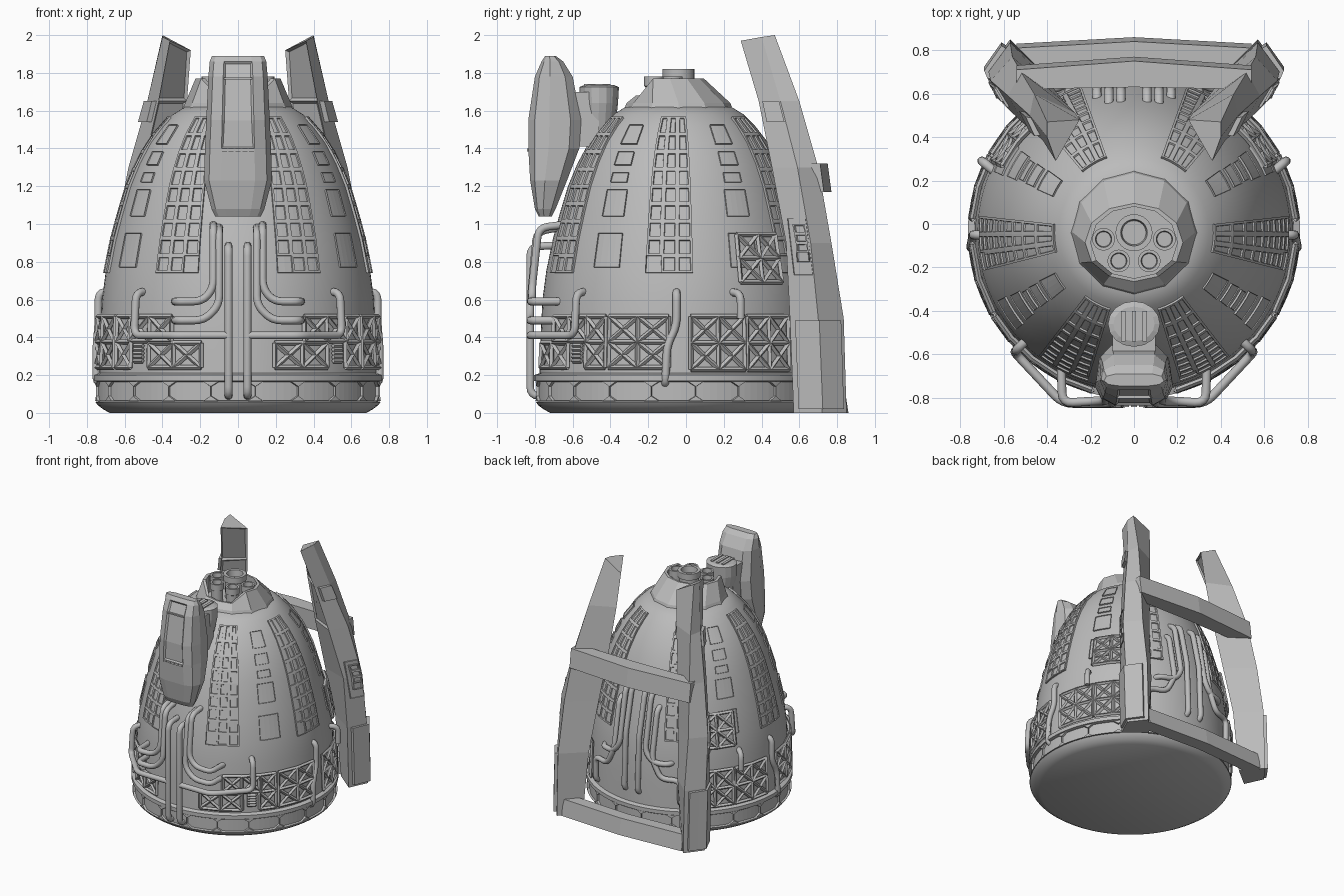
import bpy, bmesh
from math import sin, cos, pi, radians
from mathutils import Vector

cube = bpy.data.objects.get("Cube")
if cube:
    bpy.data.objects.remove(cube)

grey = bpy.data.materials.new("plain_grey")
grey.use_nodes = True
grey.diffuse_color = (0.5, 0.5, 0.5, 1)
grey.node_tree.nodes["Principled BSDF"].inputs["Base Color"].default_value = (0.5, 0.5, 0.5, 1)
CY = -0.04  # axis of the dome


def place(name, data, mirror=False, smooth=False):
    ob = bpy.data.objects.new(name, data)
    bpy.context.collection.objects.link(ob)
    data.materials.append(grey)
    if mirror:
        ob.modifiers.new("Mirror", 'MIRROR')
    if smooth:
        bpy.ops.object.select_all(action='DESELECT')
        ob.select_set(True)
        bpy.context.view_layer.objects.active = ob
        bpy.ops.object.shade_smooth_by_angle(angle=radians(35))
    return ob


def finish(name, bm, recalc=True, **kw):
    if recalc:
        bmesh.ops.recalc_face_normals(bm, faces=bm.faces)
    me = bpy.data.meshes.new(name)
    bm.to_mesh(me)
    bm.free()
    return place(name, me, **kw)


def loft(bm, rings):
    """Skin a list of equal-length point rings and cap both ends."""
    vs = [[bm.verts.new(p) for p in ring] for ring in rings]
    n = len(vs[0])
    sides = [[bm.faces.new((a[i], a[(i + 1) % n], b[(i + 1) % n], b[i])) for i in range(n)]
             for a, b in zip(vs, vs[1:])]
    bm.faces.new(vs[0][::-1])
    bm.faces.new(vs[-1])
    return sides


def circle(rx, ry, z, n, cy=CY):
    return [(rx * sin(2 * pi * i / n), cy - ry * cos(2 * pi * i / n), z) for i in range(n)]


def lerp_table(table, z):
    for (z0, a), (z1, b) in zip(table, table[1:]):
        if z <= z1:
            t = max(0, (z - z0) / (z1 - z0))
            return a + (b - a) * t
    return table[-1][1]


# Dome shell: radius by height
dome = [(0, .68), (.02, .715), (.04, .742), (.058, .755), (.062, .74), (.165, .74), (.17, .765), (.2, .765),
        (.21, .735), (.4, .73), (.6, .72), (.75, .70), (.92, .665), (1.05, .63), (1.2, .585),
        (1.32, .535), (1.43, .475), (1.52, .405), (1.58, .345), (1.62, .28)]
bm = bmesh.new()
loft(bm, [circle(r, r, z, 96) for z, r in dome])
finish("dome_shell", bm, smooth=True)


def on_dome(deg, z, off=0):
    """Point on the dome; the angle runs from the front towards +x."""
    r = lerp_table(dome, z)
    slope = (lerp_table(dome, z + .05) - lerp_table(dome, z - .05)) / .1 if .27 < z < 1.57 else 0
    n = Vector((1, -slope)).normalized() * off
    a = radians(deg)
    return Vector(((r + n.x) * sin(a), CY - (r + n.x) * cos(a), z + n.y))


def patch(bm, surf, u0, u1, v0, v1, cols=1, rows=1, off=.013, margin=.011, depth=.008, sub=2, pinch=1):
    """Raised panel following a surface, with one recess in each cell."""
    nu = cols * sub
    grid = {}
    for i in range(-1, nu + 2):
        for j in range(-1, rows + 2):
            ci, cj = min(max(i, 0), nu), min(max(j, 0), rows)
            o = off if (ci, cj) == (i, j) else -.01
            u, v = u0 + (u1 - u0) * ci / nu, v0 + (v1 - v0) * cj / rows
            grid[i, j] = bm.verts.new(surf(u, v, o))
    cells = {}
    for i in range(-1, nu + 1):
        for j in range(-1, rows + 1):
            inside = (0 <= i < nu, 0 <= j < rows)
            if any(inside):
                f = bm.faces.new((grid[i, j], grid[i + 1, j], grid[i + 1, j + 1], grid[i, j + 1]))
                if all(inside):
                    cells.setdefault((i // sub, j), []).append(f)
    for faces in cells.values() if depth else ():
        # a flat window frame first, then a sharp drop to the pane
        bmesh.ops.inset_region(bm, faces=faces, thickness=margin, use_even_offset=True)
        if pinch < 1:  # pointed ends on a slot
            for f in (faces[0], faces[-1]):
                other = {v for g in faces if g is not f for v in g.verts}
                for v in f.verts:
                    if v not in other:
                        v.co.z = (v0 + v1) / 2 + (v.co.z - (v0 + v1) / 2) * pinch
        bmesh.ops.inset_region(bm, faces=faces, thickness=.002, depth=-depth, use_even_offset=True)
    bmesh.ops.delete(bm, geom=[v for v in bm.verts if not v.link_faces], context='VERTS')


# Window strips and scattered windows on the dome
bm = bmesh.new()
for deg in (27.5, 86, 150):
    patch(bm, on_dome, deg - 10.2, deg + 10.2, .74, 1.56, cols=3, rows=9)
for deg in (57, 120):
    for z0, z1, half in ((.77, .95, 6.5), (1.04, 1.18, 6), (1.22, 1.27, 5), (1.31, 1.38, 5.5), (1.42, 1.52, 6)):
        patch(bm, on_dome, deg - half, deg + half, z0, z1, off=.01, margin=.007, depth=.005, sub=4)
finish("dome_windows", bm, recalc=False, mirror=True)

# Slotted base rim
bm = bmesh.new()
for k in range(20):
    patch(bm, on_dome, k * 18 - 11, k * 18 + 7, .064, .165, off=.018, margin=.017, depth=.015, sub=6, pinch=.5)
finish("base_rim_slots", bm, recalc=False)


def rounded(points, r=.05):
    """Round the corners of a path."""
    pts = [Vector(p) for p in points]
    out = [pts[0]]
    for a, b, c in zip(pts, pts[1:], pts[2:]):
        p = b + (a - b).normalized() * min(r, (a - b).length * .45)
        q = b + (c - b).normalized() * min(r, (c - b).length * .45)
        out += [p.lerp(b, t).lerp(b.lerp(q, t), t) for t in (0, .25, .5, .75, 1)]
    return out + [pts[-1]]


def tubes(name, paths, radius, res, smooth=False):
    cu = bpy.data.curves.new(name, 'CURVE')
    cu.dimensions = '3D'
    cu.bevel_depth, cu.bevel_resolution, cu.use_fill_caps = radius, res, True
    for path in paths:
        for sx in (1, -1):
            sp = cu.splines.new('POLY')
            sp.points.add(len(path) - 1)
            for pt, p in zip(sp.points, path):
                pt.co = (p[0] * sx, p[1], p[2], 1)
            sp.use_smooth = smooth
    place(name, cu)


# Lattice truss panels: start angle, end angle, bottom, top, columns, rows
bars = []
for a0, a1, z0, z1, nc, nr in ((15, 39, .24, .37, 2, 1), (28, 50, .38, .51, 2, 1), (49, 59, .24, .51, 1, 2),
                               (60.5, 86, .24, .51, 2, 2), (95, 118, .23, .51, 2, 2),
                               (119, 141, .23, .51, 2, 2), (117, 139, .69, .94, 2, 2)):
    P = lambda i, j: on_dome(a0 + (a1 - a0) * i / nc, z0 + (z1 - z0) * j / nr, .02)
    for j in range(nr + 1):
        bars.append([P(i, j) for i in range(nc + 1)])
    for i in range(nc + 1):
        bars.append([P(i, 0), P(i, nr)])
    for i in range(nc):
        for j in range(nr):
            bars += [[P(i, j), P(i + 1, j + 1)], [P(i + 1, j), P(i, j + 1)]]
for k in range(5):  # small louvres
    bars.append([on_dome(a, .275 + k * .02, .02) for a in (42, 47)])
tubes("lattice_panels", bars, .013, 0)

# Pipes at the front, sides and back
F = -.825
pipes = [
    [(.05, -.62, .89), (.05, F, .88), (.05, F, .09), (.05, -.72, .09)],
    [(.13, -.62, 1.0), (.13, -.78, .98), (.13, F + .01, .66), (.19, F + .01, .59), (.33, F, .59), (.335, -.66, .59)],
    [(.1, -.62, .99), (.1, -.79, .96), (.1, F, .57), (.18, F, .49), (.33, F, .49), (.335, -.66, .49)],
    [(.05, F, .41), (.33, F, .41), (.55, -.59, .41), (.54, -.58, .64), (.46, -.5, .64)],
    [(.66, -.05, .64), (.74, -.05, .64), (.74, -.05, .46), (.75, -.1, .36), (.752, -.11, .16), (.7, -.11, .15)],
    [(.64, .24, .64), (.70, .29, .63), (.70, .29, .5)],
    [(.06, .5, 1.13), (.06, .61, 1.1), (.06, .69, .75), (.06, .71, .3), (.06, .6, .3)],
    [(.115, .5, 1.13), (.115, .61, 1.08), (.115, .69, .65), (.18, .68, .57), (.3, .65, .57), (.3, .5, .57)],
    [(.17, .48, 1.0), (.17, .61, .98), (.17, .68, .6), (.24, .67, .45), (.38, .62, .45), (.38, .62, .25), (.36, .5, .25)],
]
tubes("pipes", [rounded(p) for p in pipes], .021, 3, True)

# Crown collar, lower at the front, with a recessed floor
bm = bmesh.new()


def dip(ring, z):
    """Lower the front corners of a ring."""
    return [(x, y, z if y < -.2 else h) for x, y, h in ring]


loft(bm, [circle(.295, .29, 1.6, 12), circle(.28, .275, 1.64, 12), dip(circle(.225, .18, 1.77, 12, -.085), 1.68),
          dip(circle(.2, .165, 1.77, 12, -.085), 1.68), circle(.2, .165, 1.63, 12, -.085)])
finish("crown_collar", bm)

# Nozzles and central ring inside the collar
for name, x, y, r, top in (("centre_ring", 0, CY, .085, 1.82), ("nozzle_1", .14, -.07, .052, 1.78),
                           ("nozzle_2", -.14, -.07, .052, 1.78), ("nozzle_3", .07, -.17, .052, 1.78),
                           ("nozzle_4", -.07, -.17, .052, 1.78)):
    bm = bmesh.new()
    prof = ((r * .85, 1.6), (r * .85, top - .055), (r, top - .05), (r, top), (r * .72, top), (r * .65, top - .05))
    loft(bm, [[(x + px, y + py - CY, pz) for px, py, pz in circle(q, q, z, 24)] for q, z in prof])
    finish(name, bm, smooth=True)

# Front pod: height, front y, back y, half width
bm = bmesh.new()
rings = []
for z, f, b, w in ((1.04, -.78, -.71, .12), (1.08, -.80, -.69, .14), (1.23, -.825, -.63, .18), (1.4, -.835, -.565, .175),
                   (1.55, -.835, -.555, .168), (1.78, -.80, -.60, .157), (1.86, -.765, -.65, .15), (1.89, -.745, -.69, .138)):
    half = [(w * .5, f), (w * .85, f + (b - f) * .12), (w, f + (b - f) * .4), (w * .92, f + (b - f) * .8), (w * .6, b)]
    rings.append([(x, y, z) for x, y in half] + [(-x, y, z) for x, y in half[::-1]])
sides = loft(bm, rings)
bmesh.ops.recalc_face_normals(bm, faces=bm.faces)
bmesh.ops.inset_region(bm, faces=[s[-1] for s in sides[3:6]], thickness=.012, depth=-.012)
finish("front_pod", bm)


def box(bm, x0, x1, y0, y1, z0, z1):
    loft(bm, [[(x0, y0, z), (x1, y0, z), (x1, y1, z), (x0, y1, z)] for z in (z0, z1)])


# Slot row and brow line on the pod
bm = bmesh.new()
for k in range(5):
    box(bm, -.085 + k * .036, -.059 + k * .036, -.842, -.82, 1.385, 1.4)
box(bm, -.075, .075, -.803, -.78, 1.765, 1.775)
finish("pod_slots", bm)

# Neck joining the pod to the dome
bm = bmesh.new()
loft(bm, [circle(.08, .09, 1.41, 16, -.47), circle(.09, .09, 1.5, 16, -.465), circle(.12, .1, 1.64, 16, -.46),
          circle(.12, .105, 1.725, 16, -.46), circle(.095, .08, 1.735, 16, -.46)])
box(bm, -.1, .1, -.62, -.46, 1.41, 1.7)
for x in (-.05, 0, .05):
    box(bm, x - .01, x + .01, -.54, -.4, 1.73, 1.742)
finish("pod_neck", bm)

# Rear fins: front, outer, back and inner corners by height
fin = [(0, ((.60, .57), (.67, .72), (.57, .85), (.44, .70))), (.5, ((.60, .55), (.67, .70), (.57, .835), (.40, .68))),
       (.9, ((.58, .53), (.66, .66), (.56, .77), (.36, .61))), (1.3, ((.50, .455), (.58, .59), (.52, .70), (.31, .55))),
       (1.65, ((.42, .385), (.48, .50), (.46, .60), (.27, .51)))]
bm = bmesh.new()
sides = loft(bm, [[(x, y, z) for x, y in c] for z, c in fin]
             + [[(.36, .29, 1.97), (.40, .40, 1.99), (.40, .47, 2.0), (.25, .48, 1.92)]])
bmesh.ops.recalc_face_normals(bm, faces=bm.faces)
for s in sides[3:]:  # sunken panels on the front face
    bmesh.ops.inset_region(bm, faces=[s[3]], thickness=.02, depth=-.012)
finish("rear_fins", bm, mirror=True)


def on_fin(u, z, off=0):
    """Point on a fin's outer side: 0 front edge, 1 outer edge, 2 back edge."""
    c = [lerp_table([(h, Vector(k[i])) for h, k in fin], z) for i in range(3)]
    p = c[0].lerp(c[1], u) if u <= 1 else c[1].lerp(c[2], u - 1)
    return Vector((p.x + off, p.y + off * .5 * (u - .5), z))


# Fin armour, vents and small blocks
bm = bmesh.new()
patch(bm, on_fin, .2, 1.8, .02, .49, off=.02, depth=0, sub=8)
patch(bm, on_fin, .25, .95, .73, 1.03, off=.012, margin=.008, depth=.004)
patch(bm, on_fin, .4, .85, .8, 1.0, rows=4, off=.02, margin=.008, depth=.012)
patch(bm, on_fin, .2, .9, 1.54, 1.65, off=.025, depth=0)
finish("fin_plates", bm, recalc=False, mirror=True)

# Cross beams between the fins
bm = bmesh.new()
for z0, z1, ends, mid in ((0, .13, (.72, .83), (.75, .86)), (1.17, 1.32, (.62, .73), (.63, .77))):
    loft(bm, [[(x, y0, z0), (x, y1, z0), (x, y1 - .02, z1), (x, y0, z1)]
              for x, (y0, y1) in ((-.54, ends), (0, mid), (.54, ends))])
finish("rear_cross_beams", bm)
